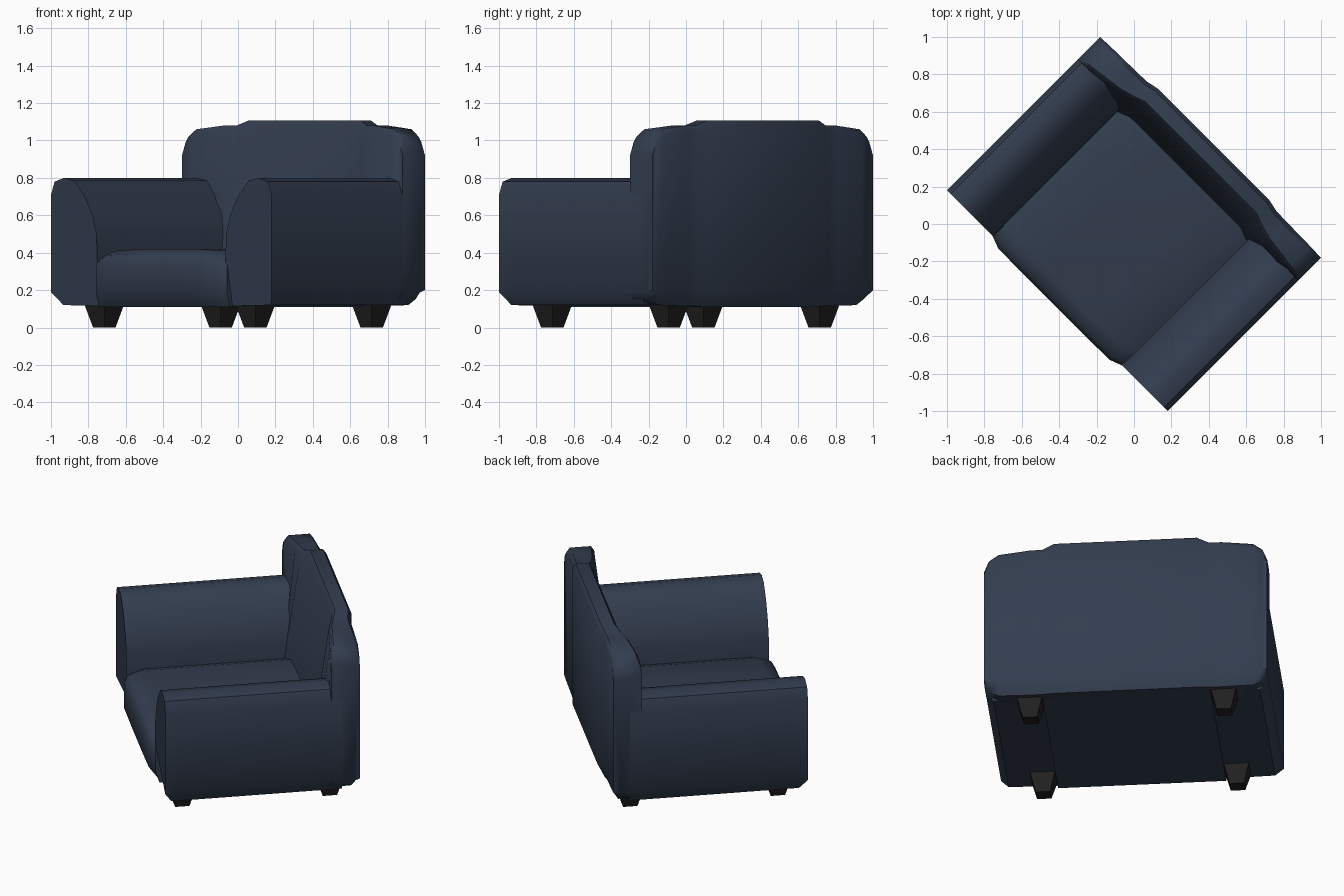
import bpy, bmesh, math

if "Cube" in bpy.data.objects:
    bpy.data.objects.remove(bpy.data.objects["Cube"])

TURN = -math.pi / 4  # the whole chair stands turned by 45 degrees


def material(name, rgb):
    m = bpy.data.materials.new(name)
    m.diffuse_color = (*rgb, 1)
    m.use_nodes = True
    m.node_tree.nodes["Principled BSDF"].inputs["Base Color"].default_value = m.diffuse_color
    return m


fabric = material("navy_fabric", (0.033, 0.047, 0.078))
wood = material("black_wood", (0.015, 0.015, 0.015))


def loft(name, sections, angle=50):
    """Skin a list of equal-length closed sections and cap both ends."""
    bm = bmesh.new()
    rings = [[bm.verts.new(p) for p in s] for s in sections]
    n = len(rings[0])
    for a, b in zip(rings, rings[1:]):
        for i in range(n):
            j = (i + 1) % n
            bm.faces.new((a[i], a[j], b[j], b[i]))
    bm.faces.new(rings[0])
    bm.faces.new(rings[-1])
    bmesh.ops.recalc_face_normals(bm, faces=bm.faces)
    me = bpy.data.meshes.new(name)
    bm.to_mesh(me)
    bm.free()
    me.materials.append(fabric)
    ob = bpy.data.objects.new(name, me)
    bpy.context.collection.objects.link(ob)
    ob.rotation_euler.z = TURN
    bpy.ops.object.select_all(action='DESELECT')
    ob.select_set(True)
    bpy.context.view_layer.objects.active = ob
    bpy.ops.object.shade_smooth_by_angle(angle=math.radians(angle))
    return ob


def mirrored(half):
    """Outer-to-inner stations (first value is the side offset) on both sides."""
    return [(-h[0], *h[1:]) for h in half] + list(reversed(half))


# Arms: rounded cross-section swept front to back, front bottom edge tucked in
arm = [(0.785, 0.12), (0.834, 0.19), (0.834, 0.71), (0.806, 0.78), (0.735, 0.80),
       (0.66, 0.785), (0.585, 0.71), (0.52, 0.60), (0.49, 0.50), (0.485, 0.36), (0.485, 0.115)]
for side, label in ((-1, "left"), (1, "right")):
    ring = lambda v, tuck: [(side * u, v + (tuck if z < 0.15 else 0), z) for u, z in arm]
    loft(label + "_arm", [ring(-0.58, 0.045), ring(-0.50, 0), ring(0.48, 0)])

# Seat: slightly crowned, bulging past the arm fronts
seat = [(0.495, -0.578, 0.385), (0.42, -0.606, 0.41), (0.2, -0.608, 0.42)]
loft("seat", [[(u, -0.555, 0.11), (u, f, 0.18), (u, f, 0.34), (u, f + 0.025, zt - 0.025),
               (u, f + 0.10, zt), (u, 0.45, zt), (u, 0.50, 0.11)]
              for u, f, zt in mirrored(seat)])

# Back: wings at both sides, raised and bulged centre, reclined front face
# (side, bottom z, top z, front at seat, front at top, rear)
back = [(0.834, 0.185, 0.95, 0.41, 0.41, 0.58),
        (0.806, 0.15, 1.02, 0.405, 0.41, 0.58),
        (0.75, 0.12, 1.06, 0.40, 0.415, 0.582),
        (0.565, 0.115, 1.08, 0.37, 0.44, 0.585),
        (0.49, 0.115, 1.08, 0.36, 0.46, 0.587),
        (0.42, 0.11, 1.108, 0.385, 0.485, 0.602)]
loft("backrest", [[(u, fb, zb), (u, fb, 0.38), (u, ft, zt - 0.03), (u, ft + 0.02, zt),
                   (u, r - 0.02, zt), (u, r, zt - 0.03), (u, r, 0.20), (u, r - 0.045, zb)]
                  for u, zb, zt, fb, ft, r in mirrored(back)])

# Legs: four tapered square feet
c, s = math.cos(TURN), math.sin(TURN)
for v, row in ((-0.44, "front"), (0.44, "back")):
    for u, label in ((-0.571, "left"), (0.571, "right")):
        bpy.ops.mesh.primitive_cone_add(vertices=4, radius1=0.06, radius2=0.105, depth=0.12,
                                        location=(u * c - v * s, u * s + v * c, 0.06))
        leg = bpy.context.object
        leg.name = f"{row}_{label}_leg"
        leg.data.materials.append(wood)
